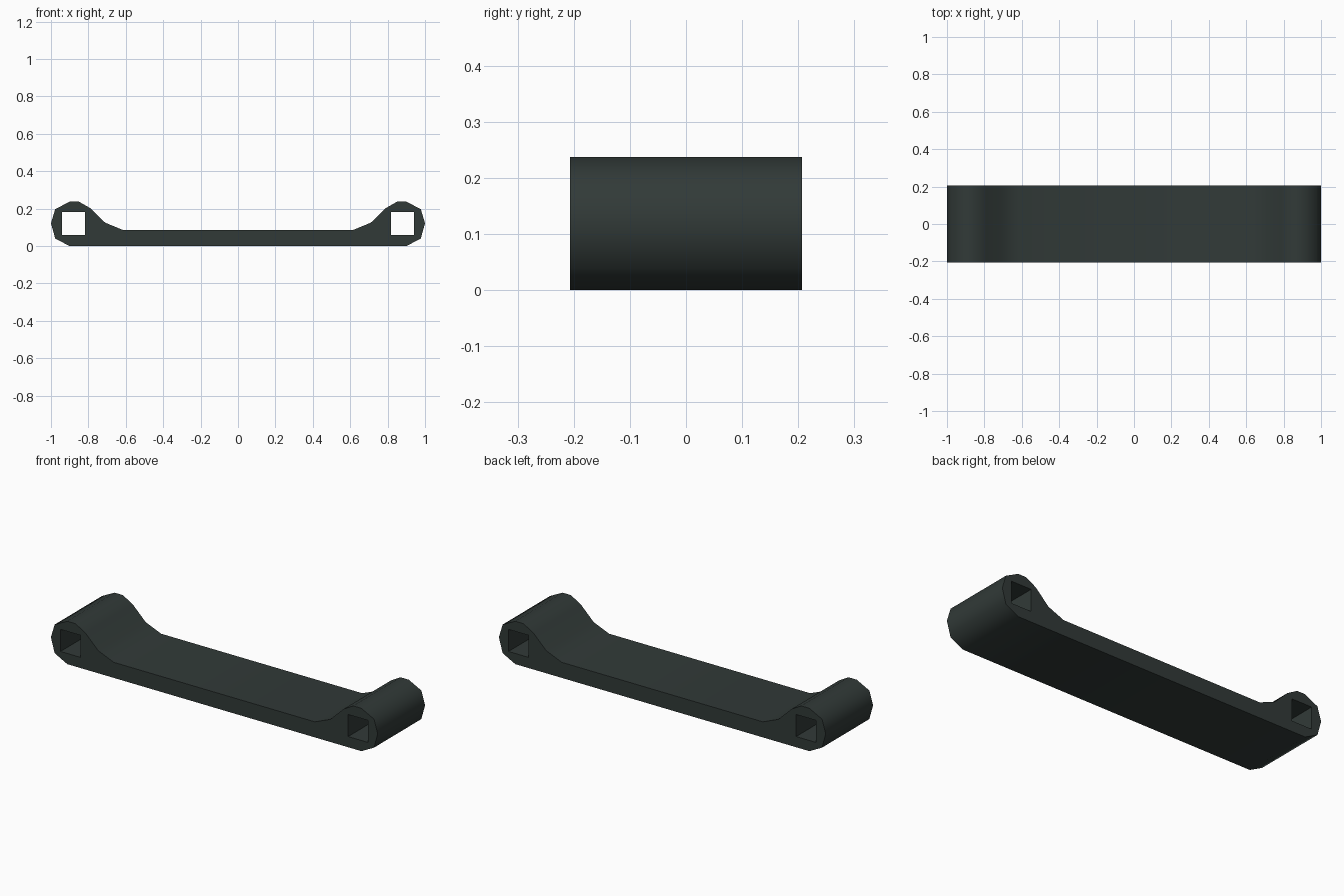
import bpy, bmesh, math
from mathutils import Vector

if "Cube" in bpy.data.objects:
    bpy.data.objects.remove(bpy.data.objects["Cube"])

HALF_DEPTH = 0.207

# Right half of the handle outline (x, z), from the bottom round the end boss to the bar top
half = [(0.90, 0.0), (0.977, 0.04), (1.0, 0.122), (0.977, 0.198), (0.90, 0.237),
        (0.85, 0.237), (0.79, 0.203), (0.71, 0.125), (0.615, 0.086)]
outline = half + [(-x, z) for x, z in reversed(half)]


def square_hole(cx, cz=0.12, r=0.061):
    return [(cx - r, cz - r), (cx + r, cz - r), (cx + r, cz + r), (cx - r, cz + r)]


def add_loop(bm, points):
    verts = [bm.verts.new((x, -HALF_DEPTH, z)) for x, z in points]
    return [bm.edges.new((v, verts[(i + 1) % len(verts)])) for i, v in enumerate(verts)]


# Pull handle: outline with two square holes, extruded through the depth
bm = bmesh.new()
edges = []
for loop in (outline, square_hole(0.88), square_hole(-0.88)):
    edges += add_loop(bm, loop)
bmesh.ops.triangle_fill(bm, edges=edges, use_beauty=True, use_dissolve=False,
                        normal=Vector((0, -1, 0)))
ext = bmesh.ops.extrude_face_region(bm, geom=bm.faces[:], use_keep_orig=True)
moved = [g for g in ext["geom"] if isinstance(g, bmesh.types.BMVert)]
bmesh.ops.translate(bm, verts=moved, vec=(0, 2 * HALF_DEPTH, 0))
bmesh.ops.recalc_face_normals(bm, faces=bm.faces[:])

mesh = bpy.data.meshes.new("pull_handle")
bm.to_mesh(mesh)
bm.free()
handle = bpy.data.objects.new("pull_handle", mesh)
bpy.context.collection.objects.link(handle)

# Single dark grey-green colour
mat = bpy.data.materials.new("dark_slate")
mat.diffuse_color = (0.031, 0.042, 0.039, 1)
mat.use_nodes = True
mat.node_tree.nodes["Principled BSDF"].inputs["Base Color"].default_value = mat.diffuse_color
mesh.materials.append(mat)

# Rounded bosses shade smooth, end faces and holes stay crisp
bpy.context.view_layer.objects.active = handle
handle.select_set(True)
bpy.ops.object.shade_smooth_by_angle(angle=math.radians(55))
